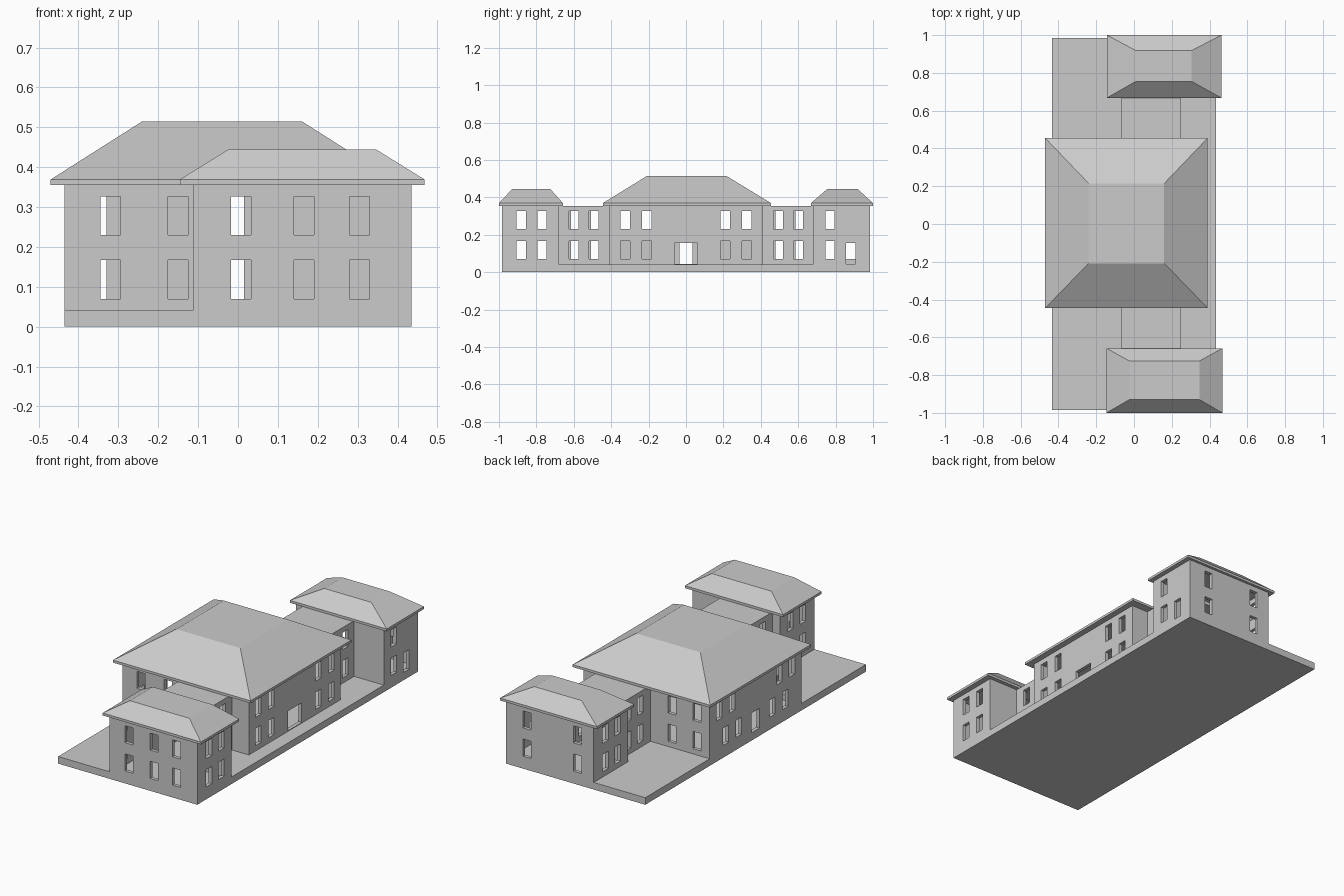
import bpy, bmesh
from mathutils import Vector

if "Cube" in bpy.data.objects:
    bpy.data.objects.remove(bpy.data.objects["Cube"])

FLOOR, EAVE, T = 0.04, 0.355, 0.02
ROWS = [(0.07, 0.167), (0.23, 0.326)]   # lower and upper window heights
W = 0.025                               # half window width


def add_box(bm, x0, x1, y0, y1, z0, z1):
    v = [bm.verts.new((x, y, z)) for z in (z0, z1)
         for x, y in ((x0, y0), (x1, y0), (x1, y1), (x0, y1))]
    bm.faces.new(v[3::-1])
    bm.faces.new(v[4:])
    for i in range(4):
        j = (i + 1) % 4
        bm.faces.new((v[i], v[j], v[j + 4], v[i + 4]))


def finish(bm, name):
    bmesh.ops.recalc_face_normals(bm, faces=bm.faces)
    me = bpy.data.meshes.new(name)
    bm.to_mesh(me)
    bm.free()
    ob = bpy.data.objects.new(name, me)
    bpy.context.collection.objects.link(ob)
    return ob


def box(name, *dims):
    bm = bmesh.new()
    add_box(bm, *dims)
    return finish(bm, name)


def hip_roof(name, eave, top, height):
    """Thin fascia with four slopes up to a flat top; rects are x0,x1,y0,y1."""
    bm = bmesh.new()
    rings = []
    for (x0, x1, y0, y1), z in ((eave, EAVE), (eave, EAVE + 0.014), (top, height)):
        rings.append([bm.verts.new(p) for p in
                      ((x0, y0, z), (x1, y0, z), (x1, y1, z), (x0, y1, z))])
    bm.faces.new(rings[0][::-1])
    bm.faces.new(rings[2])
    for a, b in zip(rings, rings[1:]):
        for i in range(4):
            j = (i + 1) % 4
            bm.faces.new((a[i], a[j], b[j], b[i]))
    return finish(bm, name)


# Ground plinth
box("plinth", -0.435, 0.435, -0.985, 0.985, 0, FLOOR)

# Hollow walls following the whole plan outline (counterclockwise)
right = [(0.435, -0.985), (0.435, -0.68), (0.25, -0.68), (0.25, -0.41), (0.355, -0.41)]
left = [(-0.435, -0.41), (-0.065, -0.41), (-0.065, -0.68), (-0.113, -0.68), (-0.113, -0.985)]
flip = lambda pts: [(x, -y) for x, y in reversed(pts)]
outer = [Vector(p) for p in right + flip(right) + flip(left) + left]
n = len(outer)
inner = []
for i, p in enumerate(outer):
    a = (p - outer[i - 1]).normalized()
    b = (outer[(i + 1) % n] - p).normalized()
    inner.append(p + T * Vector((-a.y - b.y, a.x + b.x)))
bm = bmesh.new()
loops = [[bm.verts.new((p.x, p.y, z)) for p in pts] for pts, z in
         ((outer, FLOOR), (outer, EAVE), (inner, EAVE), (inner, FLOOR))]
for k in range(4):
    a, b = loops[k], loops[(k + 1) % 4]
    for i in range(n):
        j = (i + 1) % n
        bm.faces.new((a[i], a[j], b[j], b[i]))
walls = finish(bm, "walls")

# Window and door openings
cut = bmesh.new()


def open_x(x, y, row, w=W):      # opening in a wall facing along x
    add_box(cut, x - 0.03, x + 0.03, y - w, y + w, *row)


def open_y(y, x, row, w=W):      # opening in a wall facing along y
    add_box(cut, x - w, x + w, y - 0.03, y + 0.03, *row)


DOOR = (FLOOR + 0.004, 0.155)
for row in ROWS:
    for x in (-0.005 + 0.013, 0.165, 0.305):         # front pavilion end
        open_y(-0.985, x, row)
    for x in (-0.01, 0.305):                         # back pavilion end
        open_y(0.985, x, row)
    for x in (-0.32, -0.15):                         # main block front
        open_y(-0.41, x, row)
    for x in (-0.355, -0.20):                        # main block back
        open_y(0.41, x, row)
    for y in (-0.88, -0.77):                         # front pavilion sides
        open_x(0.435, y, row)
        open_x(-0.113, y, row)
    for y in (0.77, 0.88):                           # back pavilion sides
        open_x(-0.113, y, row)
    open_x(0.435, 0.77, row)
    for s in (-1, 1):
        for y in (0.493, 0.6):                       # connectors
            open_x(0.25, s * y, row)
            open_x(-0.065, s * y + 0.01, row)
        for y in (0.21, 0.325):                      # main block sides
            open_x(0.355, s * y, row)
            back = y if row is ROWS[1] else y - 0.06
            open_x(-0.435, s * back, row)
open_x(0.435, 0.88, DOOR)
open_x(0.355, 0, DOOR, 0.062)
open_x(-0.435, 0, DOOR, 0.035)
cutter = finish(cut, "opening_cutter")
cutter.hide_render = True
mod = walls.modifiers.new("openings", "BOOLEAN")
mod.operation = "DIFFERENCE"
mod.solver = "EXACT"
mod.object = cutter
bpy.context.view_layer.objects.active = walls
bpy.ops.object.modifier_apply(modifier="openings")
bpy.data.objects.remove(cutter)

# Flat roofs over the two connectors
for side, y0, y1 in (("front", -0.70, -0.39), ("back", 0.39, 0.70)):
    box(side + "_connector_roof", -0.065 + T, 0.25 - T, y0, y1, EAVE - 0.02, EAVE)

# Hipped roofs with flat tops
hip_roof("main_roof", (-0.47, 0.39, -0.445, 0.455), (-0.24, 0.16, -0.208, 0.215), 0.515)
hip_roof("front_pavilion_roof", (-0.146, 0.468, -1, -0.658), (-0.025, 0.347, -0.93, -0.725), 0.444)
hip_roof("back_pavilion_roof", (-0.143, 0.462, 0.668, 1), (0.01, 0.305, 0.755, 0.918), 0.444)
